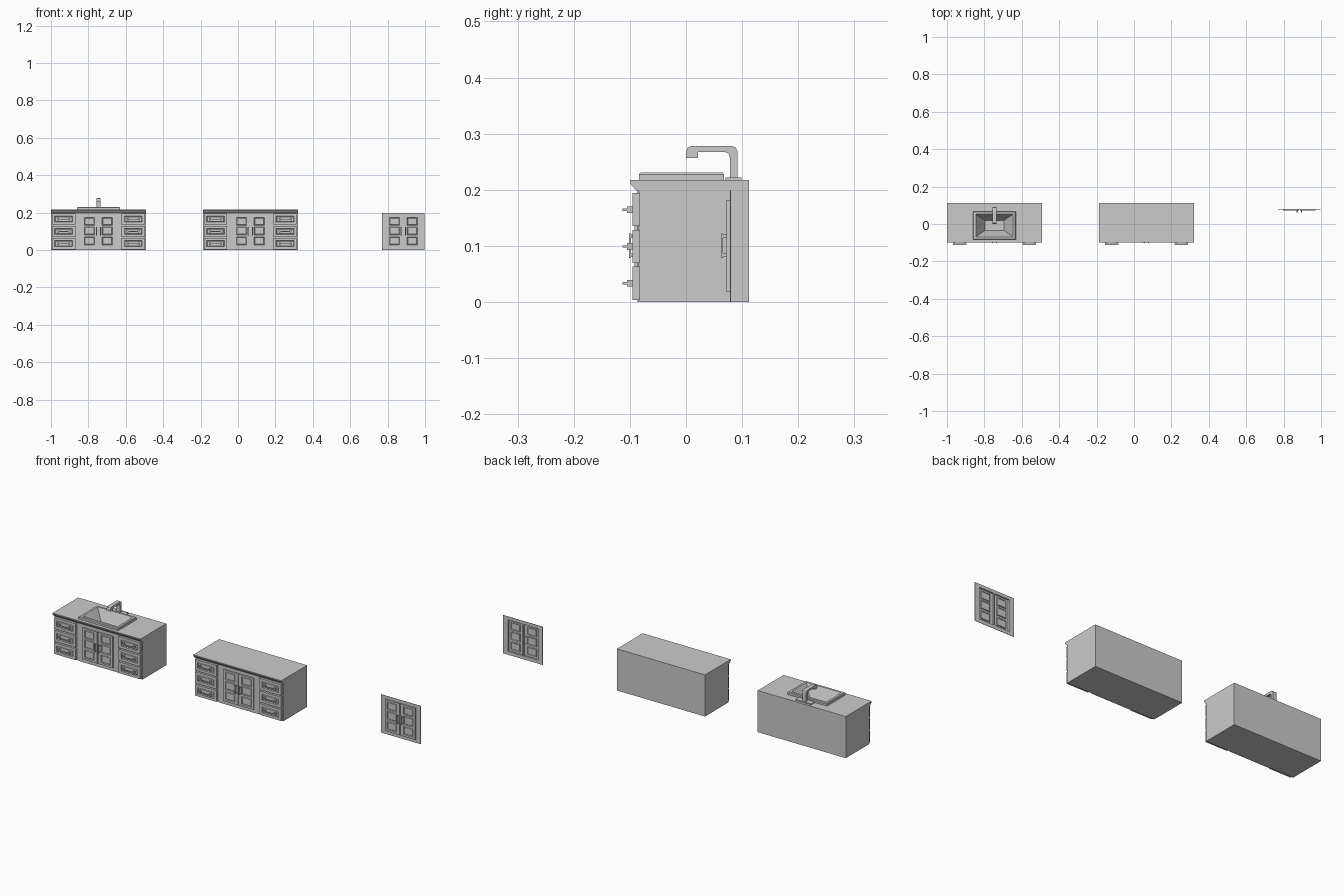
import bpy, bmesh
from mathutils import Vector

if "Cube" in bpy.data.objects:
    bpy.data.objects.remove(bpy.data.objects["Cube"])


def finish(name, bm):
    bmesh.ops.recalc_face_normals(bm, faces=bm.faces)
    me = bpy.data.meshes.new(name)
    bm.to_mesh(me)
    bm.free()
    ob = bpy.data.objects.new(name, me)
    bpy.context.collection.objects.link(ob)
    return ob


def add_box(bm, x, y, z):
    vs = bmesh.ops.create_cube(bm, size=1)["verts"]
    for v in vs:
        v.co = Vector([(a + b) / 2 + c * (b - a) for (a, b), c in zip((x, y, z), v.co)])


def extrude_x(name, profile, x0, x1):
    """Extrude a (y, z) profile along x."""
    bm = bmesh.new()
    a = [bm.verts.new((x0, y, z)) for y, z in profile]
    b = [bm.verts.new((x1, y, z)) for y, z in profile]
    bm.faces.new(a)
    bm.faces.new(b[::-1])
    for i in range(len(a)):
        j = (i + 1) % len(a)
        bm.faces.new((a[i], b[i], b[j], a[j]))
    return finish(name, bm)


def panelled_front(name, xs, zs, y, back, recessed, depth):
    """Open-backed front plate with recessed grid cells."""
    bm = bmesh.new()
    xs = sorted(xs)
    g = [[bm.verts.new((x, y, z)) for z in zs] for x in xs]
    cells = {}
    for i in range(len(xs) - 1):
        for j in range(len(zs) - 1):
            cells[i, j] = bm.faces.new((g[i][j], g[i + 1][j], g[i + 1][j + 1], g[i][j + 1]))
    rim = [e for e in bm.edges if e.is_boundary]
    ext = bmesh.ops.extrude_edge_only(bm, edges=rim)["geom"]
    for v in ext:
        if isinstance(v, bmesh.types.BMVert):
            v.co.y = back
    faces = [cells[c] for c in recessed]
    bmesh.ops.inset_individual(bm, faces=faces, thickness=0.003)
    for f in faces:
        for v in f.verts:
            v.co.y += depth
    # raised centre field inside each recess
    bmesh.ops.inset_individual(bm, faces=faces, thickness=0.003)
    for f in faces:
        for v in f.verts:
            v.co.y -= depth * 0.5
    return finish(name, bm)


def door_pair(name, cx, y):
    """Frame with two panelled doors; y is the frame plane."""
    bm = bmesh.new()
    w, d = 0.114, 0.0875
    for x, z in (((-w, -d), (0, 0.199)), ((d, w), (0, 0.199)),
                 ((-d, d), (0, 0.018)), ((-d, d), (0.182, 0.199)), ((-0.0025, 0.0025), (0.018, 0.182))):
        add_box(bm, (cx + x[0], cx + x[1]), (y - 0.001, y + 0.001), z)
    finish(name + "_frame", bm)
    zs = [0.018, 0.028, 0.07, 0.08, 0.124, 0.132, 0.173, 0.182]
    for side, s in (("left", -1), ("right", 1)):
        xs = [cx + s * t for t in (0.0025, 0.02, 0.075, 0.0875)]
        panelled_front(f"{name}_{side}_door", xs, zs, y - 0.007, y, [(1, 1), (1, 3), (1, 5)], 0.004)
        # vertical bar handle on two posts
        bm = bmesh.new()
        hx = cx + s * 0.011
        x = (hx - 0.003, hx + 0.003)
        add_box(bm, x, (y - 0.017, y - 0.013), (0.078, 0.122))
        for z in (0.08, 0.114):
            add_box(bm, x, (y - 0.013, y - 0.006), (z, z + 0.006))
        finish(f"{name}_{side}_handle", bm)


def drawer(name, cx, z0, z1):
    m = (z0 + z1) / 2
    xs = [cx - 0.062, cx - 0.048, cx + 0.048, cx + 0.062]
    panelled_front(name, xs, [z0, m - 0.016, m + 0.016, z1], -0.095, -0.083, [(1, 1)], 0.004)
    bm = bmesh.new()
    add_box(bm, (cx - 0.036, cx + 0.036), (-0.113, -0.105), (m - 0.002, m + 0.002))
    for s in (-1, 1):
        px = cx + s * 0.03
        add_box(bm, (px - 0.004, px + 0.004), (-0.105, -0.092), (m - 0.006, m + 0.006))
    finish(name + "_handle", bm)


BODY = [(0.112, 0), (-0.083, 0), (-0.083, 0.197), (-0.09, 0.2),
        (-0.1, 0.212), (-0.1, 0.217), (0.112, 0.217)]


def cabinet(name, cx):
    body = extrude_x(name + "_body", BODY, cx - 0.254, cx + 0.254)
    door_pair(name, cx, -0.085)
    for side, s in (("left", -1), ("right", 1)):
        for i in range(3):
            drawer(f"{name}_{side}_drawer_{i + 1}", cx + s * 0.186, 0.004 + i * 0.0655, 0.063 + i * 0.0655)
    return body


# cabinets and the separate door panel
SX = -0.746
sink_body = cabinet("sink_cabinet", SX)
cabinet("plain_cabinet", 0.066)
door_pair("door_panel", 0.884, 0.079)

# opening for the basin
bm = bmesh.new()
add_box(bm, (SX - 0.105, SX + 0.105), (-0.073, 0.057), (0.14, 0.3))
cutter = finish("basin_cutter", bm)
cutter.hide_render = True
cutter.hide_viewport = True
cut = sink_body.modifiers.new("basin_opening", "BOOLEAN")
cut.operation = "DIFFERENCE"
cut.solver = "EXACT"
cut.object = cutter

# sink: stacked rectangular loops (half x, half y, z) about its centre
bm = bmesh.new()
loops = []
cy = -0.008
for hx, hy, z in ((0.114, 0.076, 0.217), (0.114, 0.076, 0.227), (0.111, 0.073, 0.231),
                  (0.100, 0.062, 0.231), (0.097, 0.059, 0.227), (0.05, 0.026, 0.155)):
    loops.append([bm.verts.new((SX + a * hx, cy + b * hy, z))
                  for a, b in ((-1, -1), (1, -1), (1, 1), (-1, 1))])
for a, b in zip(loops, loops[1:]):
    for i in range(4):
        j = (i + 1) % 4
        bm.faces.new((a[i], a[j], b[j], b[i]))
bm.faces.new(loops[-1])
finish("sink_basin", bm)

# drain
bpy.ops.mesh.primitive_cylinder_add(vertices=16, radius=0.012, depth=0.003, location=(SX, cy, 0.1565))
bpy.context.object.name = "drain"

# faucet
TAP = [(0.078, 0.217), (0.092, 0.217), (0.092, 0.267), (0.089, 0.275), (0.082, 0.278),
       (0.01, 0.278), (0.003, 0.275), (0.0, 0.268), (0.0, 0.257), (0.021, 0.257),
       (0.021, 0.267), (0.07, 0.267), (0.076, 0.264), (0.078, 0.258)]
extrude_x("faucet", TAP, SX - 0.011, SX + 0.011)
bm = bmesh.new()
add_box(bm, (SX - 0.045, SX + 0.045), (0.07, 0.099), (0.217, 0.222))
finish("faucet_base", bm)
